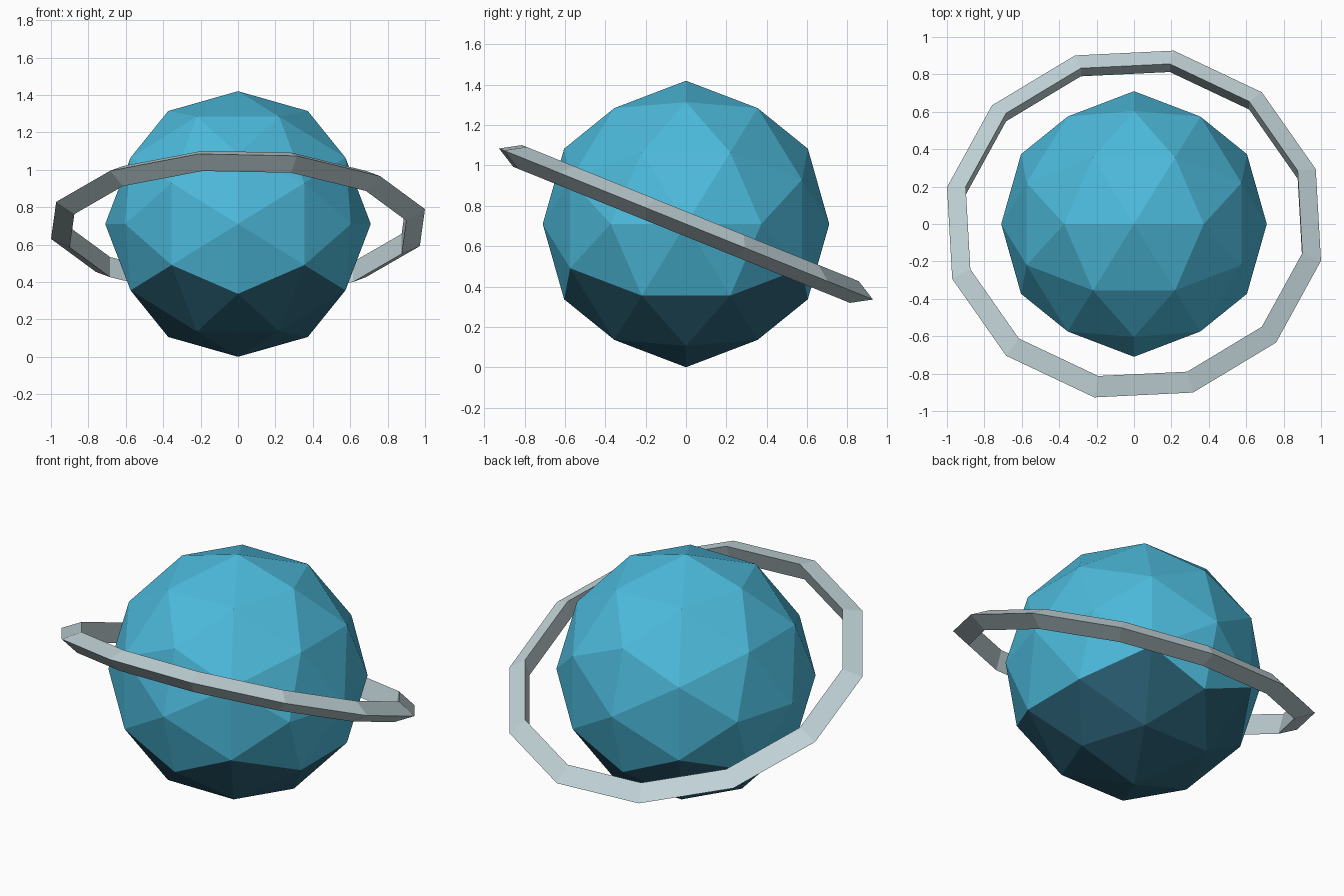
import bpy, bmesh
from math import radians, sqrt
from mathutils import Matrix, Vector

cube = bpy.data.objects.get("Cube")
if cube:
    bpy.data.objects.remove(cube, do_unlink=True)

RADIUS = 0.71          # planet radius and centre height
RING_OUTER, RING_INNER, RING_HALF = 1.022, 0.92, 0.058
SIDES = 12


def material(name, colour):
    mat = bpy.data.materials.new(name)
    mat.use_nodes = True
    mat.diffuse_color = (*colour, 1)
    mat.node_tree.nodes["Principled BSDF"].inputs["Base Color"].default_value = (*colour, 1)
    return mat


def finish(name, bm, mats):
    bmesh.ops.recalc_face_normals(bm, faces=bm.faces)
    mesh = bpy.data.meshes.new(name)
    bm.to_mesh(mesh)
    bm.free()
    for mat in mats:
        mesh.materials.append(mat)
    obj = bpy.data.objects.new(name, mesh)
    obj.location.z = RADIUS
    bpy.context.collection.objects.link(obj)
    return obj


light_teal = material("light_teal", (0.073, 0.49, 0.71))
dark_teal = material("dark_teal", (0.025, 0.125, 0.19))
pale_grey = material("pale_grey", (0.55, 0.67, 0.70))

# Planet: icosahedron corners plus rounded edge midpoints, wrapped in a hull
golden = (1 + sqrt(5)) / 2
corners = []
for a in (-1, 1):
    for b in (-golden, golden):
        corners += [Vector(p).normalized() for p in ((a, 0, b), (b, a, 0), (0, b, a))]
mids = [(p + q).normalized() for i, p in enumerate(corners)
        for q in corners[:i] if (p - q).length < 1.1]
bm = bmesh.new()
for p in corners + mids:
    bm.verts.new(p * RADIUS)
bmesh.ops.convex_hull(bm, input=bm.verts)
# Dark cap on the underside
for face in bm.faces:
    face.material_index = int(face.calc_center_median().z < -0.3)
finish("planet", bm, [light_teal, dark_teal])

# Ring: triangular section swept around twelve sides, then tilted
section = ((RING_OUTER, 0), (RING_INNER, RING_HALF), (RING_INNER, -RING_HALF))
bm = bmesh.new()
loops = []
for i in range(SIDES):
    turn = Matrix.Rotation(radians(18 + i * 360 / SIDES), 3, 'Z')
    loops.append([bm.verts.new(turn @ Vector((r, 0, h))) for r, h in section])
for i, loop in enumerate(loops):
    after = loops[(i + 1) % SIDES]
    for j in range(3):
        k = (j + 1) % 3
        bm.faces.new((loop[j], after[j], after[k], loop[k]))
ring = finish("ring", bm, [pale_grey])
ring.rotation_euler.x = radians(-22)
